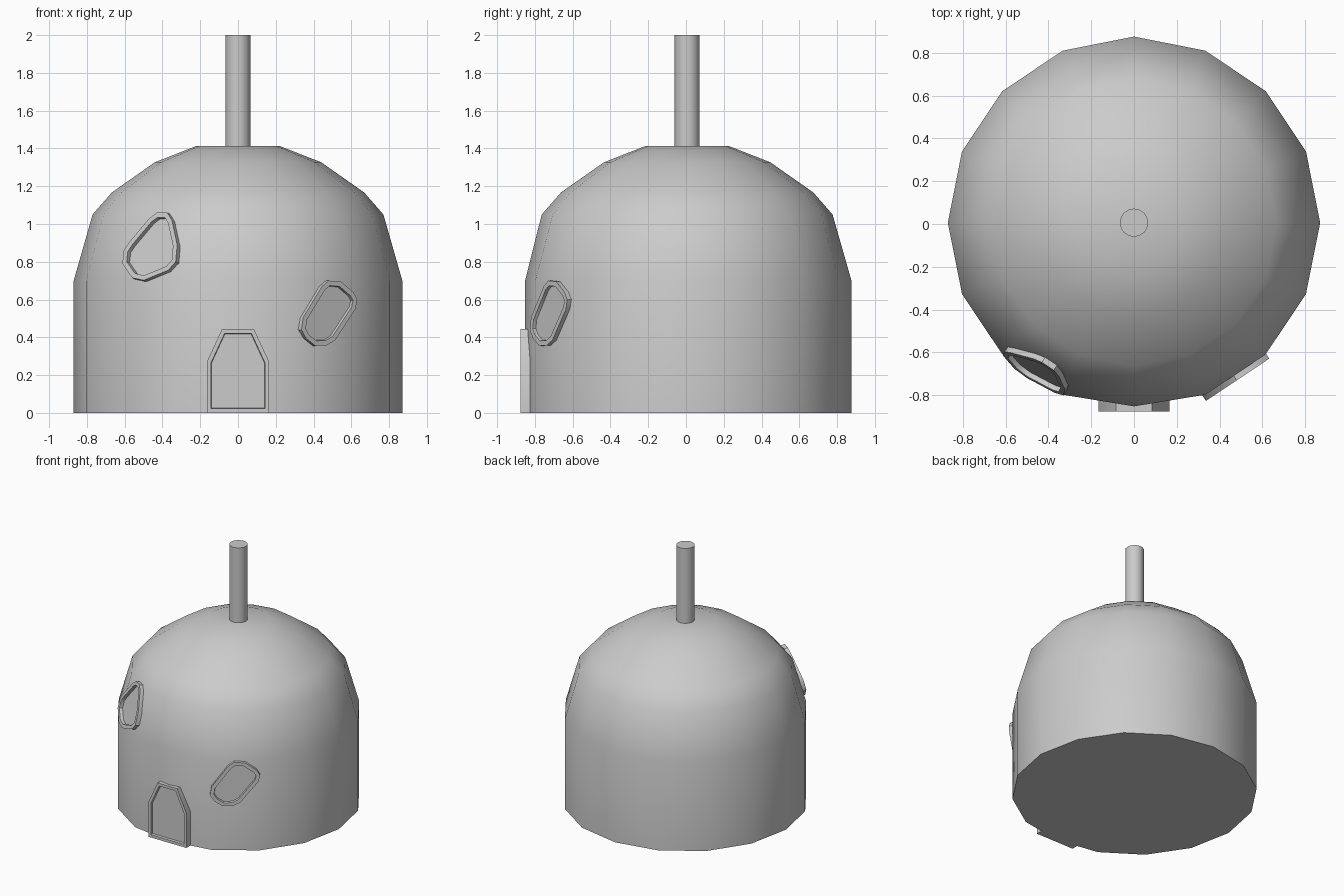
import bpy, bmesh
from math import sin, cos, pi, radians, atan2
from mathutils import Vector

if "Cube" in bpy.data.objects:
    bpy.data.objects.remove(bpy.data.objects["Cube"])

CY = 0.006  # body sits slightly behind the origin to make room for the door


def finish(bm, name, angle=35):
    bm.normal_update()
    me = bpy.data.meshes.new(name)
    bm.to_mesh(me)
    bm.free()
    ob = bpy.data.objects.new(name, me)
    bpy.context.collection.objects.link(ob)
    bpy.ops.object.select_all(action='DESELECT')
    ob.select_set(True)
    bpy.context.view_layer.objects.active = ob
    bpy.ops.object.shade_smooth_by_angle(angle=radians(angle))
    return ob


def lathe(name, profile, sides, front=None):
    """Closed solid of revolution; 'front' flattens the front column of vertices."""
    bm = bmesh.new()
    rings = []
    for r, z in profile:
        ring = []
        for i in range(sides):
            a = 2 * pi * i / sides
            y = r * sin(a) + CY
            if front is not None:
                y = max(y, front)
            ring.append(bm.verts.new((r * cos(a), y, z)))
        rings.append(ring)
    for lo, hi in zip(rings, rings[1:]):
        for i in range(sides):
            j = (i + 1) % sides
            bm.faces.new((lo[i], lo[j], hi[j], hi[i]))
    bm.faces.new(rings[0][::-1])
    bm.faces.new(rings[-1])
    return finish(bm, name)


def framed_panel(name, outline, n, d, border, recess, depth):
    """Front-view outline (x, z) projected onto plane n.p = d, with raised rim and sunken panel."""
    bm = bmesh.new()
    vs = [bm.verts.new((x, (d - n.x * x - n.z * z) / n.y, z)) for x, z in outline]
    face = bm.faces.new(vs)
    bm.normal_update()
    if face.normal.dot(n) < 0:
        face.normal_flip()
    # outer skirt running back into the wall
    res = bmesh.ops.extrude_edge_only(bm, edges=list(face.edges))
    skirt = [g for g in res['geom'] if isinstance(g, bmesh.types.BMVert)]
    bmesh.ops.translate(bm, verts=skirt, vec=-n * depth)
    # rim and sunken panel
    bm.normal_update()
    bmesh.ops.inset_region(bm, faces=[face], thickness=border, use_boundary=True,
                           use_even_offset=True)
    face.normal_update()
    bmesh.ops.inset_region(bm, faces=[face], thickness=0.003, use_boundary=True,
                           use_even_offset=True)
    bmesh.ops.translate(bm, verts=list(face.verts), vec=-n * recess)
    bmesh.ops.recalc_face_normals(bm, faces=bm.faces)
    return finish(bm, name)


# domed body
lathe("domed_body", [(0.87, 0), (0.87, 0.70), (0.77, 1.05), (0.668, 1.167),
                     (0.44, 1.327), (0.218, 1.414)], 16, front=-0.852)

# chimney pole
lathe("chimney_pole", [(0.066, 1.40), (0.066, 2.0)], 16)

# door
half = [(0.165, 0), (0.165, 0.27), (0.085, 0.443)]
door = half + [(-x, z) for x, z in reversed(half)]
framed_panel("door", door, Vector((0, -1, 0)), 0.875, 0.022, 0.018, 0.10)

# windows lie on the wall facets either side of the front
az, apothem = radians(33.75), 0.853
n = Vector((sin(az), -cos(az), 0))
right = [(0.48, 0.70), (0.545, 0.695), (0.61, 0.64), (0.632, 0.60), (0.622, 0.55),
         (0.515, 0.385), (0.47, 0.358), (0.41, 0.355), (0.36, 0.395), (0.336, 0.44),
         (0.345, 0.505), (0.445, 0.67)]
framed_panel("right_window", right, n, apothem + 0.026 + n.y * CY, 0.026, 0.018, 0.07)

t = atan2(0.10 * apothem / 0.87, 0.35)
n = Vector((-sin(az) * cos(t), -cos(az) * cos(t), sin(t)))
d = apothem * cos(t) + 0.70 * sin(t) + n.y * CY
left = [(-0.43, 1.06), (-0.375, 1.06), (-0.35, 1.02), (-0.322, 0.89), (-0.33, 0.80),
        (-0.37, 0.755), (-0.50, 0.702), (-0.56, 0.715), (-0.612, 0.79), (-0.605, 0.86),
        (-0.575, 0.905), (-0.47, 1.03)]
framed_panel("left_window", left, n, d + 0.028, 0.026, 0.024, 0.07)
